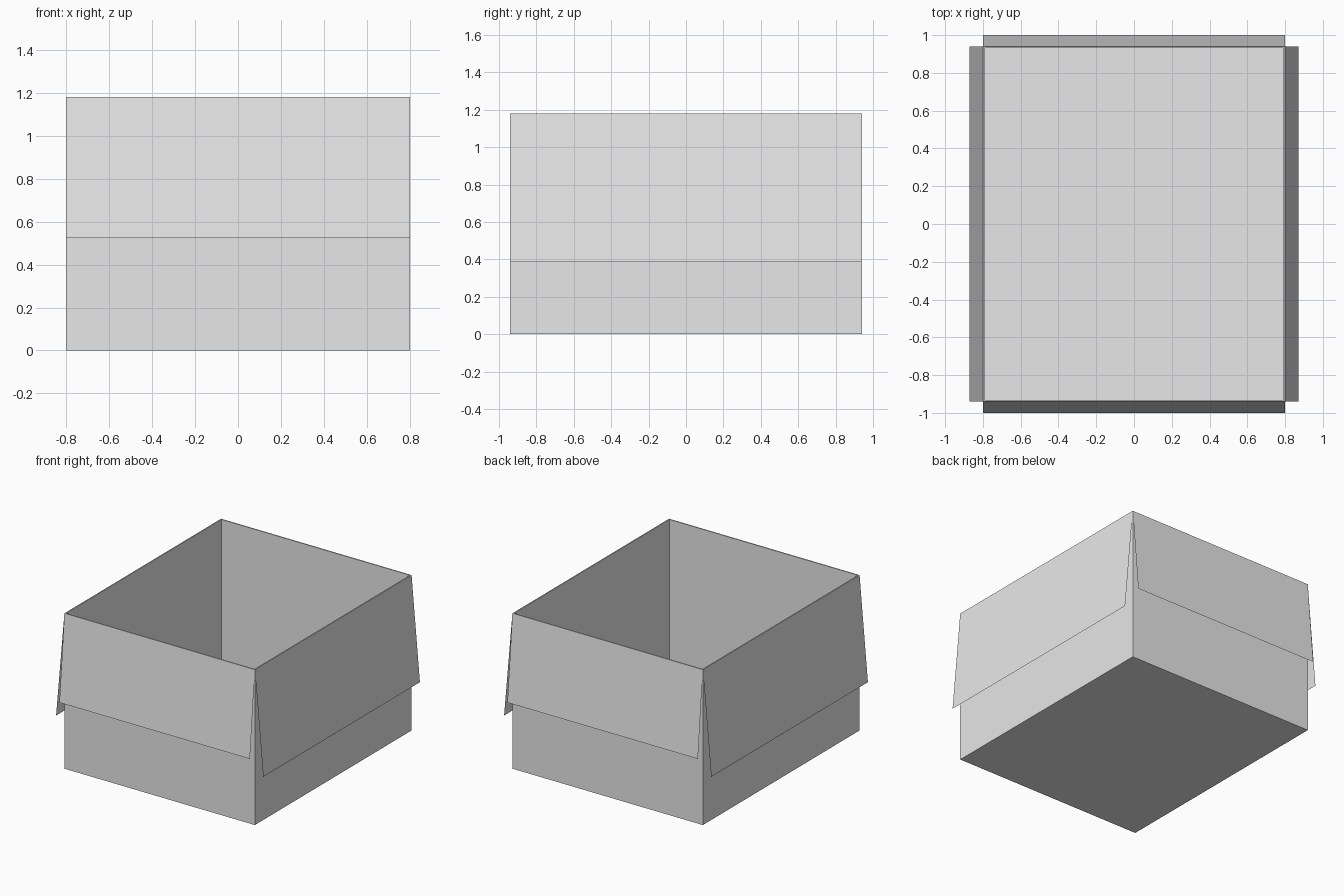
import bpy
import bmesh

WIDTH, DEPTH, HEIGHT = 1.60, 1.88, 1.18
WALL = 0.013

cube = bpy.data.objects.get("Cube")
if cube:
    bpy.data.objects.remove(cube, do_unlink=True)

# Plain grey card
card = bpy.data.materials.new("grey card")
card.use_nodes = True
card.diffuse_color = (0.8, 0.8, 0.8, 1)
card.node_tree.nodes["Principled BSDF"].inputs["Base Color"].default_value = (0.8, 0.8, 0.8, 1)


def add_object(name, bm):
    bmesh.ops.recalc_face_normals(bm, faces=bm.faces)
    mesh = bpy.data.meshes.new(name)
    bm.to_mesh(mesh)
    bm.free()
    mesh.materials.append(card)
    obj = bpy.data.objects.new(name, mesh)
    bpy.context.collection.objects.link(obj)
    return obj


# Open box: a block whose top is inset to the wall thickness and pushed down
bm = bmesh.new()
bmesh.ops.create_cube(bm, size=1)
for v in bm.verts:
    v.co = (v.co.x * WIDTH, v.co.y * DEPTH, (v.co.z + 0.5) * HEIGHT)
top = max(bm.faces, key=lambda f: f.calc_center_median().z)
bmesh.ops.inset_region(bm, faces=[top], thickness=WALL)
floor = bmesh.ops.extrude_discrete_faces(bm, faces=[top])["faces"][0]
for v in floor.verts:
    v.co.z = WALL
add_object("open_box", bm)


def add_flap(name, along_x, sign, reach, bottom):
    """Thin sheet hinged on a top edge, hanging down and slightly outward."""
    half = (WIDTH if along_x else DEPTH) / 2
    hinge = (DEPTH if along_x else WIDTH) / 2
    corners = []
    for side, out, z in ((-1, hinge, HEIGHT), (1, hinge, HEIGHT),
                         (1, reach, bottom), (-1, reach, bottom)):
        a, b = side * half, sign * out
        corners.append((a, b, z) if along_x else (b, a, z))
    bm = bmesh.new()
    face = bm.faces.new([bm.verts.new(c) for c in corners])
    face.normal_update()
    flap = add_object(name, bm)
    # Face the sheet outward
    normal = flap.data.polygons[0].normal
    if (normal.y if along_x else normal.x) * sign < 0:
        flap.data.flip_normals()


# Four folded flaps, the side pair longer than the front pair
add_flap("front_flap", True, -1, 1.0, 0.525)
add_flap("back_flap", True, 1, 1.0, 0.525)
add_flap("left_flap", False, 1, 0.87, 0.385)
add_flap("right_flap", False, -1, 0.87, 0.385)
